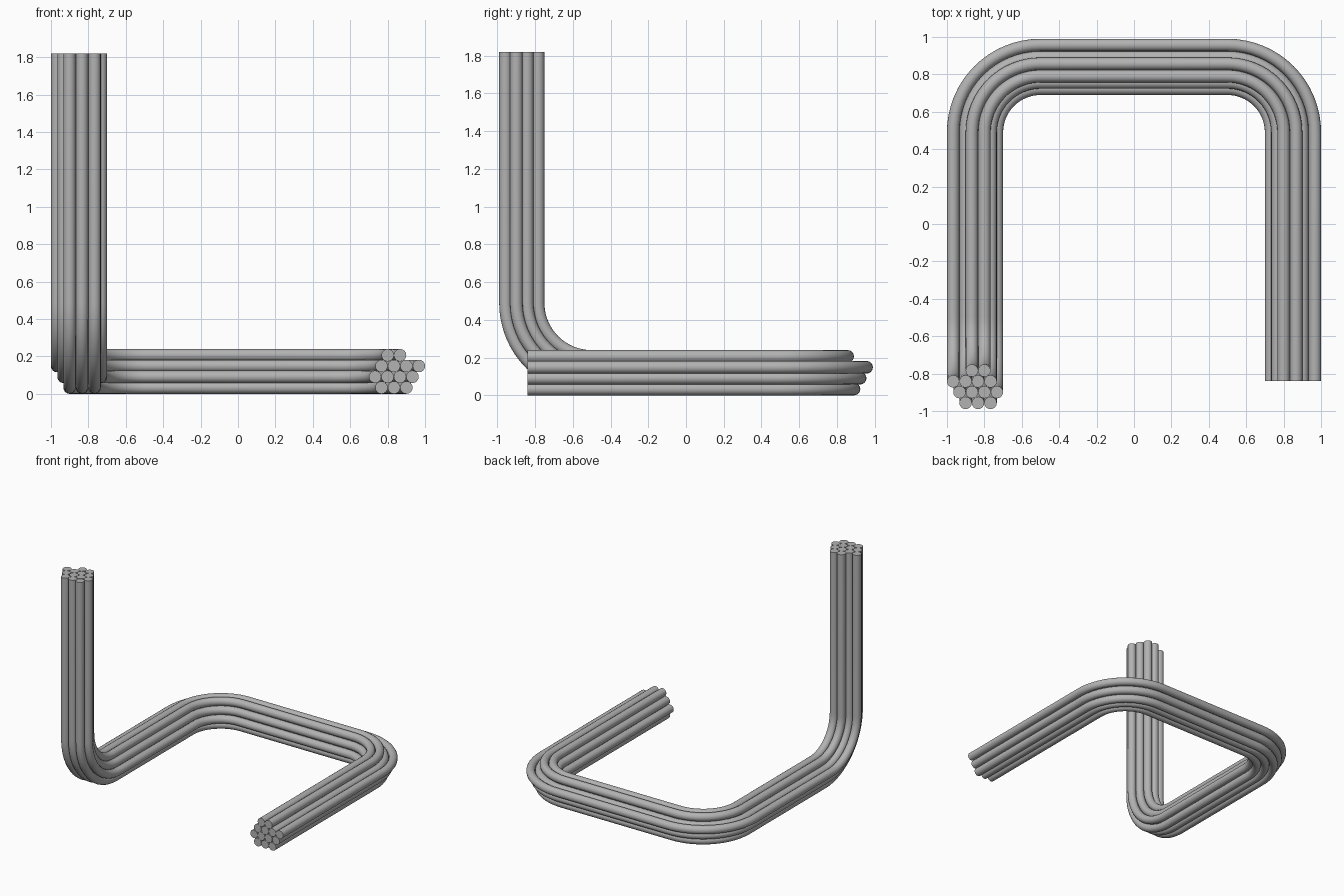
import bpy
from math import sin, cos, pi
from mathutils import Vector

if "Cube" in bpy.data.objects:
    bpy.data.objects.remove(bpy.data.objects["Cube"], do_unlink=True)

R = 1 / 30              # strand radius
ROW = R * 3 ** 0.5      # height between hexagonally packed rows
HALF_Y = 0.99           # half the depth of the model
BEND = 0.5              # distance of the shared bend centres from the sides
STEPS = 16

steel = bpy.data.materials.new("grey steel")
steel.use_nodes = True
colour = (0.45, 0.45, 0.45, 1)
steel.diffuse_color = colour
steel.node_tree.nodes["Principled BSDF"].inputs["Base Color"].default_value = colour


def arc(centre, start, end):
    """Quarter turn about centre from direction start to direction end."""
    c, u, v = Vector(centre), Vector(start), Vector(end)
    return [c + u * cos(pi / 2 * i / STEPS) + v * sin(pi / 2 * i / STEPS)
            for i in range(STEPS + 1)]


def strand_path(x, z):
    """Centre line from the free front end to the top of the upright."""
    r = x - BEND                    # radius in the two flat corners
    q = BEND - 0.01 - z             # radius in the upward bend
    yc = HALF_Y - BEND
    path = [Vector((x, -0.84, z))]
    path += arc((BEND, yc, z), (r, 0, 0), (0, r, 0))
    path += arc((-BEND, yc, z), (0, r, 0), (-r, 0, 0))
    path += arc((-x, -BEND, z + q), (0, 0, -q), (0, -q, 0))
    path.append(Vector((-x, -BEND - q, 1.82)))
    return path


def make_strand(name, path):
    curve = bpy.data.curves.new(name, "CURVE")
    curve.dimensions = "3D"
    curve.bevel_depth = R
    curve.bevel_resolution = 6
    curve.use_fill_caps = True
    spline = curve.splines.new("POLY")
    spline.points.add(len(path) - 1)
    for point, co in zip(spline.points, path):
        point.co = (*co, 1)
    curve.materials.append(steel)
    obj = bpy.data.objects.new(name, curve)
    bpy.context.collection.objects.link(obj)
    bpy.ops.object.select_all(action="DESELECT")
    obj.select_set(True)
    bpy.context.view_layer.objects.active = obj
    bpy.ops.object.convert(target="MESH")
    bpy.ops.object.shade_smooth_by_angle()


# Packed rows from the bottom up: first strand's x and number of strands
rows = [(0.767, 3), (0.733, 4), (0.767, 4), (0.8, 2)]
for level, (first, count) in enumerate(rows):
    for i in range(count):
        make_strand(f"strand_row{level + 1}_{i + 1}",
                    strand_path(first + 2 * R * i, R + ROW * level))
